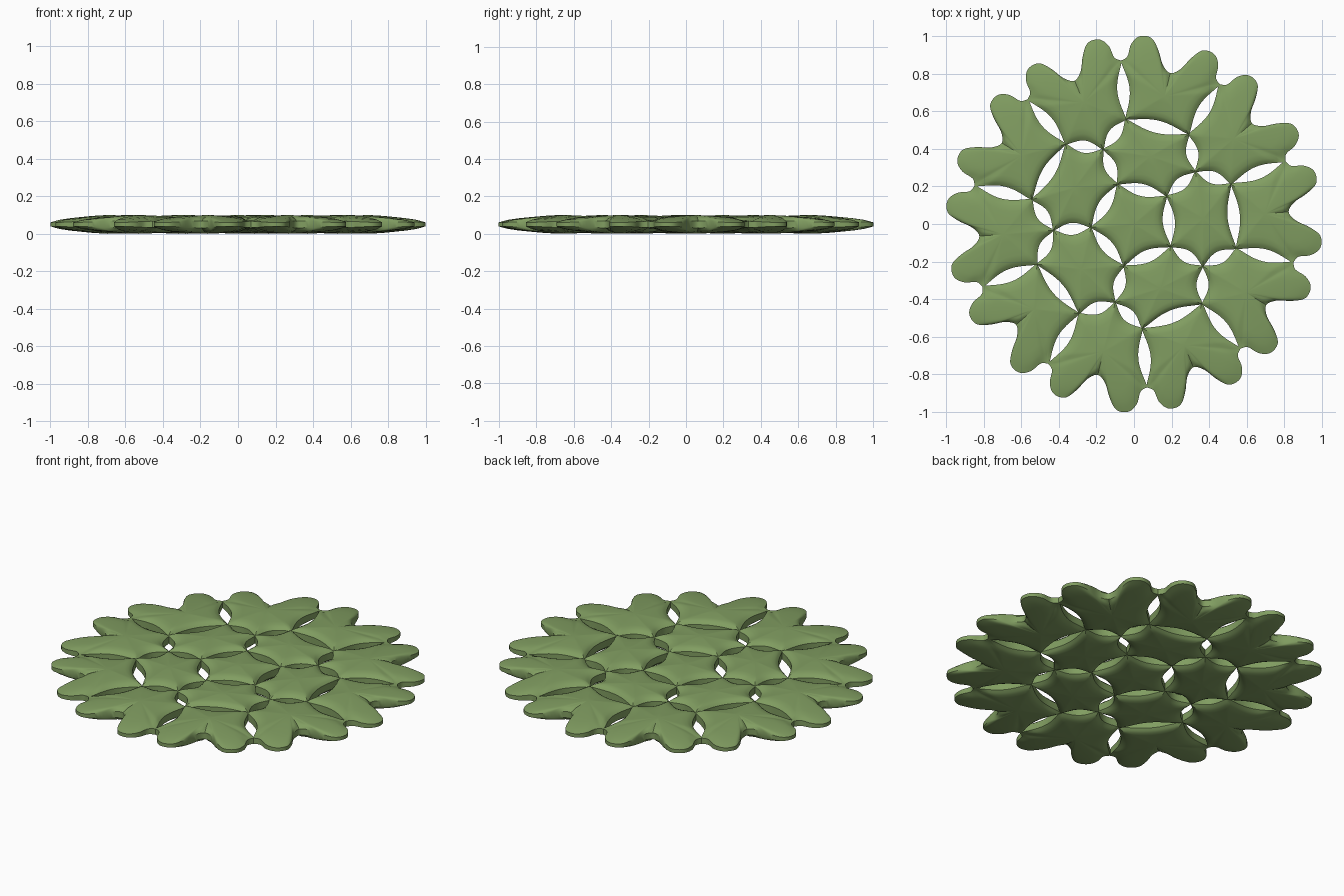
import bpy, bmesh
from math import sin, cos, pi, radians, degrees, atan2, exp, hypot
from mathutils import Vector

cube = bpy.data.objects.get("Cube")
if cube:
    bpy.data.objects.remove(cube)

GREEN = (0.22, 0.34, 0.12, 1)
green = bpy.data.materials.new("leaf_green")
green.use_nodes = True
green.diffuse_color = GREEN
green.node_tree.nodes["Principled BSDF"].inputs["Base Color"].default_value = GREEN

TURN = 4.5     # first cell direction in degrees
MID = 0.05     # mid height of the plate


def polar(r, deg):
    return Vector((r * cos(radians(deg)), r * sin(radians(deg))))


def scalloped(corners, centre, depth, closed=True, steps=14):
    """Outline whose edges bow in towards the cell centre between the corners."""
    pts = []
    n = len(corners)
    for i in range(n if closed else n - 1):
        a, b = corners[i], corners[(i + 1) % n]
        side = (b - a).normalized()
        inward = Vector((-side.y, side.x))
        if inward.dot(centre - a) < 0:
            inward = -inward
        for k in range(steps):
            t = k / steps
            pts.append(a.lerp(b, t) + inward * depth * sin(pi * t) ** 1.2)
    return pts


def spline(ctrl, steps=5):
    """Open Catmull-Rom curve through the control points."""
    pts = []
    ext = [ctrl[0]] + ctrl + [ctrl[-1]]
    for p, a, b, q in zip(ext, ext[1:], ext[2:], ext[3:]):
        for k in range(steps):
            t = k / steps
            pts.append(0.5 * (2 * a + (b - p) * t + (2 * p - 5 * a + 4 * b - q) * t ** 2
                              + (3 * a - p - 3 * b + q) * t ** 3))
    return pts


# Share of the outline and half thickness, from rim to middle
RINGS = [(1, .021), (.93, .032), (.84, .039), (.68, .043), (.48, .045), (.25, .048)]


def cell_mesh(name, outline, centre, creases=()):
    """Pillow-shaped closed cell with a thin upright rim."""
    bm = bmesh.new()
    n = len(outline)

    def half(p, h, s):
        taper = 1 - 0.5 * max(0, (hypot(p.x, p.y) - 0.66) / 0.34) ** 2
        d = p - centre
        ang = degrees(atan2(d.y, d.x))
        dip = sum(exp(-((ang - c) / 5) ** 2) for c in creases)
        if s < 1:
            h -= 0.014 * dip * s * s
        return max(h, 0.02) * max(taper, 0.45)

    caps = []
    for sign in (1, -1):
        rings = []
        for s, h in RINGS:
            ring = []
            for o in outline:
                p = centre + (o - centre) * s * 1.015 if s == 1 else centre + (o - centre) * s
                ring.append(bm.verts.new((p.x, p.y, MID + sign * half(p, h, s))))
            rings.append(ring)
        hub = bm.verts.new((centre.x, centre.y, MID + sign * 0.05))
        for a, b in zip(rings, rings[1:]):
            for i in range(n):
                j = (i + 1) % n
                bm.faces.new((a[i], a[j], b[j], b[i]))
        for i in range(n):
            bm.faces.new((rings[-1][i], rings[-1][(i + 1) % n], hub))
        caps.append(rings[0])
    for i in range(n):
        j = (i + 1) % n
        bm.faces.new((caps[0][i], caps[0][j], caps[1][j], caps[1][i]))
    bmesh.ops.recalc_face_normals(bm, faces=bm.faces)
    mesh = bpy.data.meshes.new(name)
    bm.to_mesh(mesh)
    bm.free()
    mesh.materials.append(green)
    return mesh


def place(name, mesh, deg):
    ob = bpy.data.objects.new(name, mesh)
    ob.rotation_euler.z = radians(deg)
    bpy.context.collection.objects.link(ob)
    bpy.ops.object.select_all(action='DESELECT')
    ob.select_set(True)
    bpy.context.view_layer.objects.active = ob
    bpy.ops.object.shade_smooth_by_angle(angle=radians(32))


# Middle cell, five points
zero = Vector((0, 0))
hub_cell = cell_mesh("middle_cell", scalloped(
    [polar(.23, 36 + 72 * k) for k in range(5)], zero, .035), zero)
place("middle_cell", hub_cell, TURN)

# Inner ring of five six-pointed cells
c = polar(.37, 0)
inner = cell_mesh("inner_cell", scalloped(
    [polar(.23, -36), polar(.43, -36), polar(.56, -18),
     polar(.56, 18), polar(.43, 36), polar(.23, 36)], c, .035), c)
for k in range(5):
    place(f"inner_cell_{k + 1}", inner, TURN + 72 * k)

# Outer cells, each ending in two rounded lobes
lobe = [(.87, -18), (.89, -15.6), (.95, -14.4), (.99, -12.4), (1, -10), (.985, -7.6),
        (.93, -5.4), (.86, -3.2)]
rim = lobe + [(.825, 0)] + [(r, -a) for r, a in reversed(lobe)]
c = polar(.7, 0)


def outer_mesh(name, inner_corners):
    corners = [polar(.87, 18)] + inner_corners + [polar(.87, -18)]
    outline = scalloped(corners, c, .036, closed=False) + spline([polar(*p) for p in rim])
    return cell_mesh(name, outline, c, creases=(64, -64, 0))


facing = outer_mesh("outer_cell_facing", [polar(.56, 18), polar(.56, -18)])
between = outer_mesh("outer_cell_between", [polar(.56, 18), polar(.43, 0), polar(.56, -18)])
for k in range(10):
    place(f"outer_cell_{k + 1}", between if k % 2 else facing, TURN + 36 * k)
